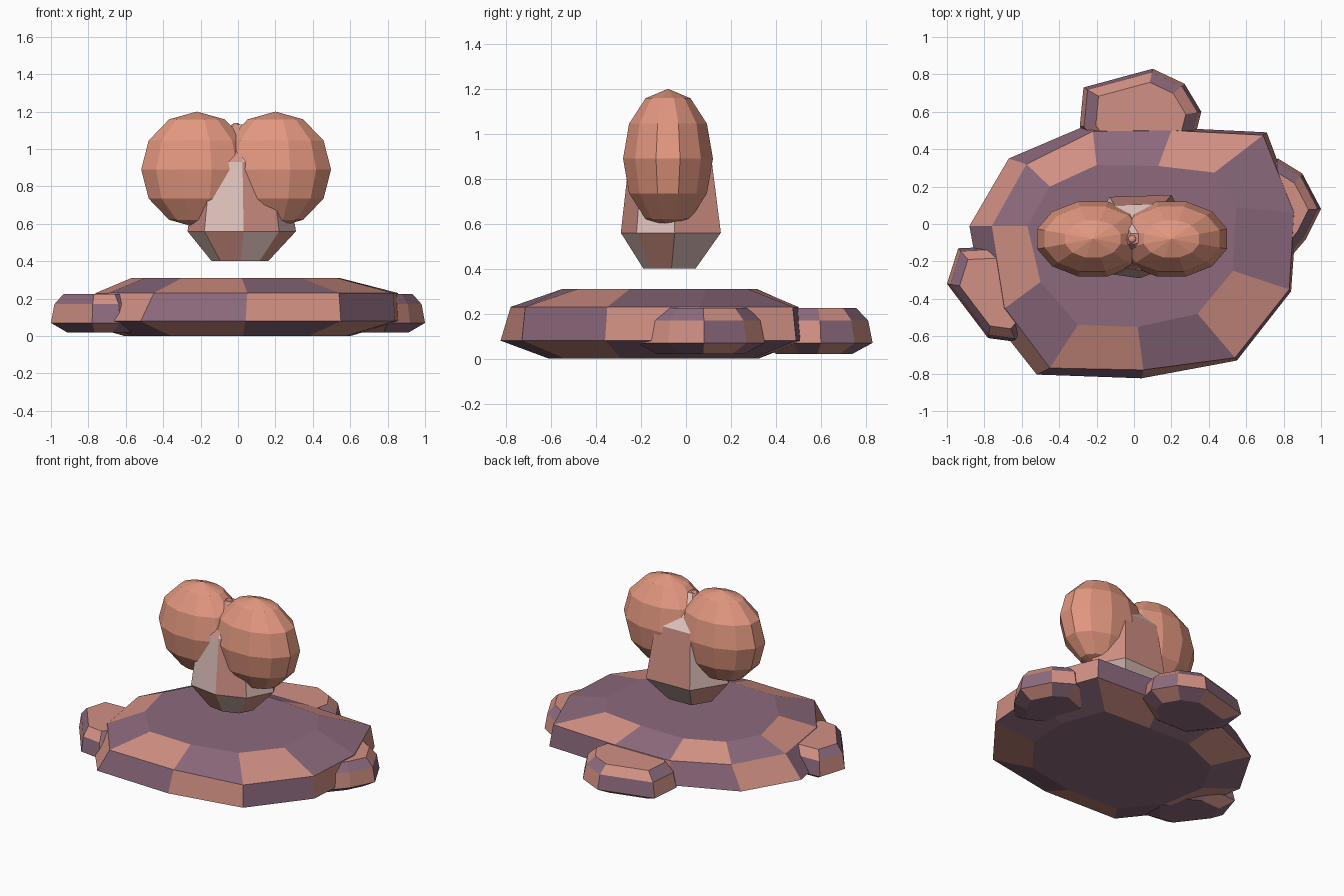
import bpy, bmesh, math

if "Cube" in bpy.data.objects:
    bpy.data.objects.remove(bpy.data.objects["Cube"])


def srgb(*c):
    return [((v + 0.055) / 1.055) ** 2.4 for v in c] + [1.0]


def material(name, *c):
    m = bpy.data.materials.new(name)
    m.diffuse_color = srgb(*c)
    m.use_nodes = True
    m.node_tree.nodes["Principled BSDF"].inputs["Base Color"].default_value = m.diffuse_color
    return m


PURPLE = material("dusty_purple", 0.55, 0.415, 0.49)
PINK = material("dusty_pink", 0.82, 0.565, 0.515)
PALE = material("pale_rose", 0.88, 0.765, 0.745)
PEACH = material("peach", 0.89, 0.595, 0.50)


def scaled(points, s, centre):
    cx, cy = centre
    return [(cx + (x - cx) * s, cy + (y - cy) * s) for x, y in points]


def loft(name, rings, mats, shift=0, cap_bottom=0, cap_top=0):
    """Stack outlines (z, points), colouring the bands as a checkerboard."""
    bm = bmesh.new()
    loops = [[bm.verts.new((x, y, z)) for x, y in pts] for z, pts in rings]
    n = len(loops[0])
    for b in range(len(loops) - 1):
        for s in range(n):
            t = (s + 1) % n
            f = bm.faces.new((loops[b][s], loops[b][t],
                              loops[b + 1][t], loops[b + 1][s]))
            f.material_index = (b + s + shift) % 2
    bm.faces.new(loops[0]).material_index = cap_bottom
    bm.faces.new(loops[-1]).material_index = cap_top
    bmesh.ops.recalc_face_normals(bm, faces=bm.faces)
    me = bpy.data.meshes.new(name)
    bm.to_mesh(me)
    bm.free()
    for m in mats:
        me.materials.append(m)
    ob = bpy.data.objects.new(name, me)
    bpy.context.collection.objects.link(ob)
    return ob


def ball(name, centre, size, segments, rings, turn, mat):
    bpy.ops.mesh.primitive_uv_sphere_add(segments=segments, ring_count=rings)
    ob = bpy.context.object
    ob.name = name
    for v in ob.data.vertices:
        x, y, z = v.co
        c, s = math.cos(turn), math.sin(turn)
        v.co = ((x * c - y * s) * size[0], (x * s + y * c) * size[1], z * size[2])
    ob.location = centre
    ob.data.materials.append(mat)


# Main rock slab: eleven irregular sides with bevelled top and bottom
outer = [(0.87, 0.06), (0.84, -0.36), (0.55, -0.73), (0.04, -0.825),
         (-0.52, -0.805), (-0.80, -0.45), (-0.88, -0.01), (-0.67, 0.35),
         (-0.26, 0.525), (0.20, 0.515), (0.71, 0.49)]
middle = [(0.855, 0.06), (0.83, -0.35), (0.54, -0.715), (0.05, -0.78),
          (-0.45, -0.77), (-0.69, -0.45), (-0.76, -0.01), (-0.575, 0.32),
          (-0.22, 0.495), (0.20, 0.50), (0.69, 0.475)]
inner = [(0.545, 0.09), (0.53, -0.25), (0.34, -0.48), (0.02, -0.55),
         (-0.30, -0.54), (-0.50, -0.31), (-0.57, -0.01), (-0.45, 0.20),
         (-0.20, 0.315), (0.13, 0.31), (0.43, 0.275)]
loft("main_slab", [(0.0, scaled(outer, 0.69, (0, -0.13))), (0.08, outer),
                   (0.23, middle), (0.31, inner)], (PURPLE, PINK))

# Three smaller slabs tucked under the rim
side_slabs = {
    "back_slab": ((0.04, 0.55), 0, [
        (0.33, 0.48), (0.36, 0.60), (0.27, 0.75), (0.10, 0.83), (-0.27, 0.73),
        (-0.29, 0.52), (-0.15, 0.33), (0.18, 0.33)]),
    "left_slab": ((-0.74, -0.36), 0, [
        (-1.0, -0.32), (-0.78, -0.61), (-0.63, -0.63), (-0.48, -0.45),
        (-0.50, -0.25), (-0.72, -0.12), (-0.94, -0.13)]),
    "right_slab": ((0.74, 0.07), 0, [
        (0.92, -0.08), (1.0, 0.08), (0.90, 0.27), (0.77, 0.35),
        (0.55, 0.27), (0.52, -0.08), (0.80, -0.22)]),
}
for name, (mid, shift, pts) in side_slabs.items():
    loft(name, [(0.02, scaled(pts, 0.67, mid)), (0.07, pts),
                (0.17, scaled(pts, 0.93, mid)), (0.225, scaled(pts, 0.74, mid))],
         (PURPLE, PINK), shift, 0, 1)

# Floating faceted core: pointed foot, tall body and tapered crown
core = [(0.20, 0.155), (0.31, -0.05), (0.22, -0.22), (0.03, -0.29),
        (-0.18, -0.26), (-0.27, -0.08), (-0.13, 0.145)]
axis = (0.0, -0.08)
loft("core", [(0.40, scaled(core, 0.52, axis)), (0.56, core),
              (0.93, scaled(core, 0.80, axis)), (1.13, scaled(core, 0.13, axis))],
     (PALE, PINK), 0, 0, 1)

# Pair of lobes either side of the core, with a small bead between them
for side, x in (("left", -0.22), ("right", 0.20)):
    ball(side + "_lobe", (x, -0.08, 0.89), (0.308, 0.207, 0.31),
         12, 6, math.pi / 12, PEACH)
ball("bead", (-0.01, -0.08, 1.11), (0.03, 0.03, 0.03), 8, 6, 0, PEACH)
